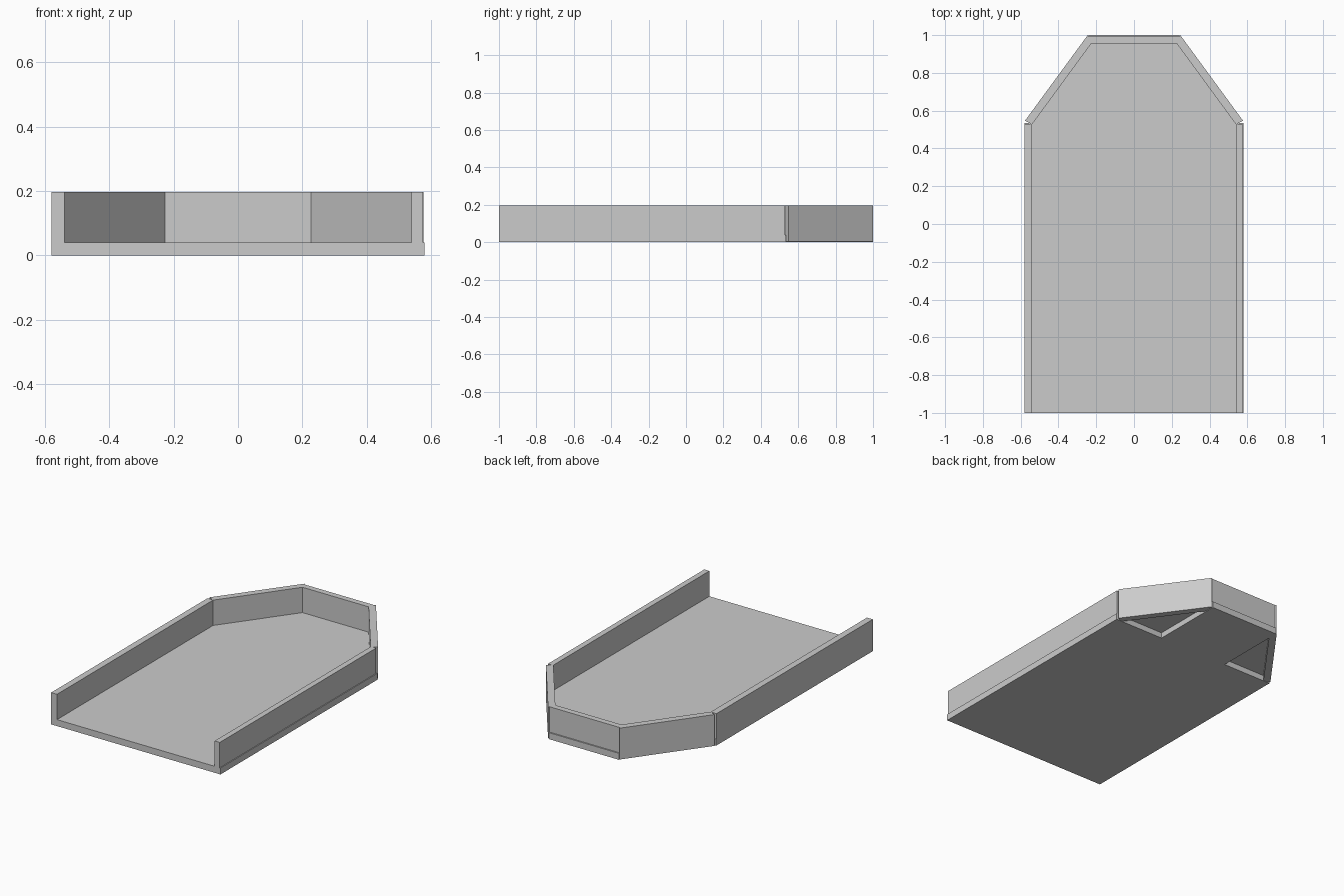
import bpy, bmesh

if "Cube" in bpy.data.objects:
    bpy.data.objects.remove(bpy.data.objects["Cube"], do_unlink=True)

grey = bpy.data.materials.new("plain grey")
grey.use_nodes = True
colour = (0.6, 0.6, 0.6, 1)
grey.diffuse_color = colour
grey.node_tree.nodes["Principled BSDF"].inputs["Base Color"].default_value = colour

HALF, NECK, BEND, END = 0.58, 0.24, 0.535, 1.0
FLOOR, TOP, WALL = 0.04, 0.197, 0.04


def prism(name, outline, z0, z1):
    """Extrude a flat outline from z0 to z1."""
    bm = bmesh.new()
    face = bm.faces.new([bm.verts.new((x, y, z0)) for x, y in outline])
    up = bmesh.ops.extrude_face_region(bm, geom=[face])["geom"]
    bmesh.ops.translate(bm, vec=(0, 0, z1 - z0),
                        verts=[v for v in up if isinstance(v, bmesh.types.BMVert)])
    bmesh.ops.recalc_face_normals(bm, faces=bm.faces)
    mesh = bpy.data.meshes.new(name)
    bm.to_mesh(mesh)
    bm.free()
    mesh.materials.append(grey)
    obj = bpy.data.objects.new(name, mesh)
    bpy.context.collection.objects.link(obj)
    return obj


# Floor slab, narrowed at the back so that the corners are open below
half = [(HALF, -END), (HALF, BEND), (NECK, BEND), (NECK, END)]
prism("floor_slab", half + [(-x, y) for x, y in reversed(half)], 0, FLOOR)

# Back wall, set slightly in from the slab edge
prism("back_wall", [(-NECK, END - 0.045), (NECK, END - 0.045),
                    (NECK, END - 0.008), (-NECK, END - 0.008)], FLOOR, TOP)

for side, s, outer in (("left", 1, HALF - 0.005), ("right", -1, HALF)):
    # Long side wall
    prism(side + "_wall", [(s * x, y) for x, y in (
        (HALF - WALL, -END), (outer, -END),
        (outer, BEND - 0.005), (HALF - WALL, BEND - 0.005))], FLOOR, TOP)
    # Angled corner wall reaching down past the floor
    prism(side + "_corner_wall", [(s * x, y) for x, y in (
        (HALF - 0.003, 0.547), (NECK + 0.005, END),
        (0.225, 0.957), (HALF - WALL, 0.527))], 0.003, TOP)
    # Thin floor plate closing the corner from above
    prism(side + "_corner_plate", [(s * x, y) for x, y in (
        (NECK, BEND), (HALF - 0.035, BEND), (NECK, 0.96))], FLOOR - 0.005, FLOOR)
